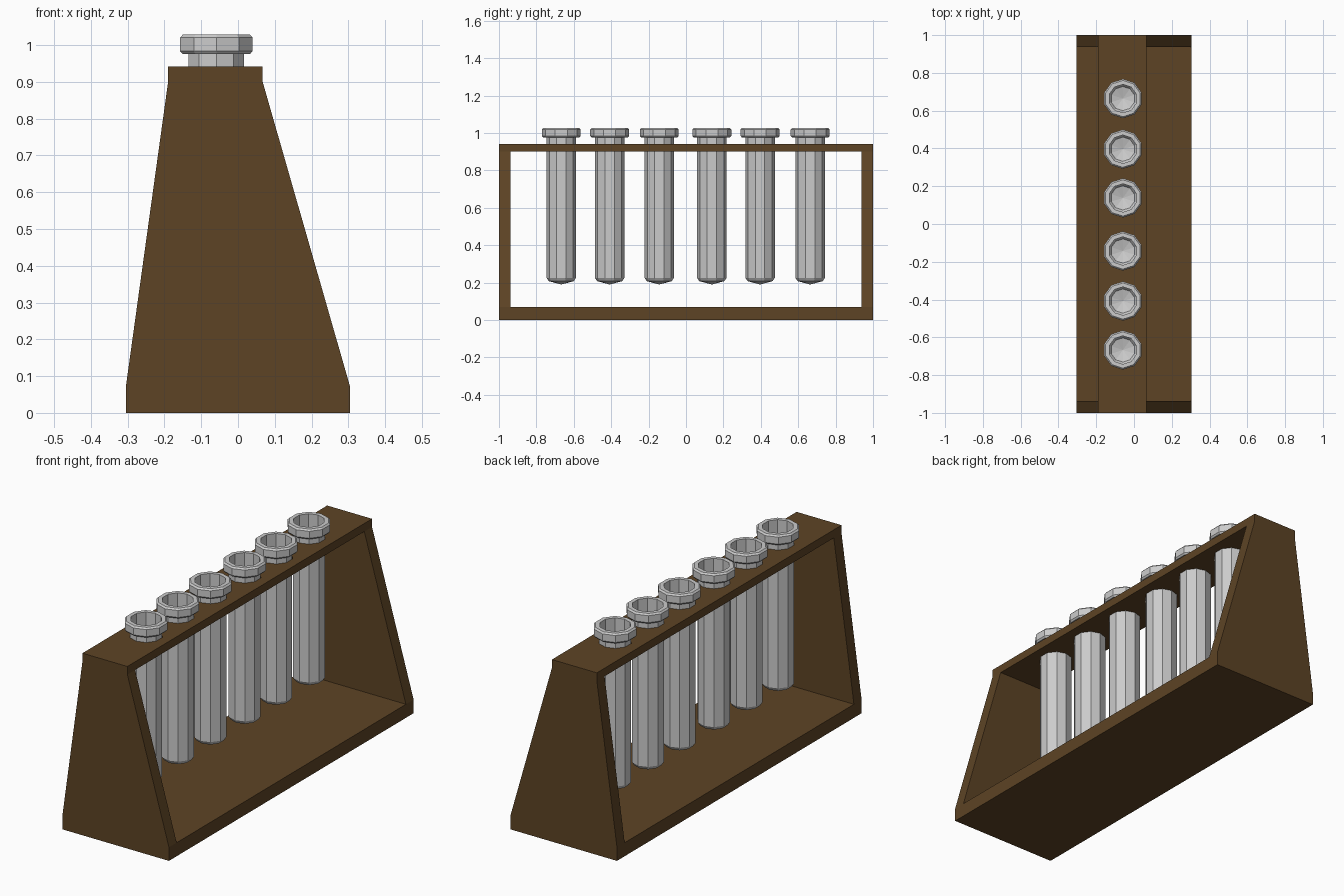
import bpy, bmesh
from math import cos, sin, pi

if "Cube" in bpy.data.objects:
    bpy.data.objects.remove(bpy.data.objects["Cube"])

TUBE_X = -0.059
TUBE_Y = [-0.667, -0.408, -0.143, 0.138, 0.396, 0.664]
SIDES = 10


def finish(name, bm):
    bmesh.ops.recalc_face_normals(bm, faces=bm.faces)
    mesh = bpy.data.meshes.new(name)
    bm.to_mesh(mesh)
    bm.free()
    obj = bpy.data.objects.new(name, mesh)
    bpy.context.collection.objects.link(obj)
    return obj


def lathe(name, profile, x, y):
    """Revolve (radius, z) points; both ends are closed with a face or a tip."""
    bm = bmesh.new()
    rings = []
    for r, z in profile:
        n = SIDES if r > 0 else 1
        rings.append([bm.verts.new((x + r * cos(pi / 2 + 2 * pi * i / SIDES),
                                    y + r * sin(pi / 2 + 2 * pi * i / SIDES), z))
                      for i in range(n)])
    for a, b in zip(rings, rings[1:]):
        for i in range(SIDES):
            j = (i + 1) % SIDES
            quad = [a[i % len(a)], a[j % len(a)], b[j % len(b)], b[i % len(b)]]
            bm.faces.new(list(dict.fromkeys(quad)))
    for ring in (rings[0], rings[-1]):
        if len(ring) > 1:
            bm.faces.new(ring)
    return finish(name, bm)


def cut(target, cutter):
    mod = target.modifiers.new("cut", 'BOOLEAN')
    mod.operation = 'DIFFERENCE'
    mod.solver = 'EXACT'
    mod.object = cutter
    cutter.hide_render = True
    cutter.hide_set(True)


# wooden rack: tapered side profile extruded along y
bm = bmesh.new()
outline = [(-0.305, 0), (0.305, 0), (0.305, 0.07), (0.067, 0.9),
           (0.067, 0.942), (-0.19, 0.942), (-0.19, 0.9), (-0.305, 0.07)]
face = bm.faces.new([bm.verts.new((x, -1, z)) for x, z in outline])
ext = bmesh.ops.extrude_face_region(bm, geom=[face])
bmesh.ops.translate(bm, vec=(0, 2, 0),
                    verts=[v for v in ext["geom"] if isinstance(v, bmesh.types.BMVert)])
rack = finish("wooden_rack", bm)
wood = bpy.data.materials.new("dark_wood")
wood.diffuse_color = (0.11, 0.057, 0.018, 1)
wood.use_nodes = True
wood.node_tree.nodes["Principled BSDF"].inputs["Base Color"].default_value = wood.diffuse_color
rack.data.materials.append(wood)

# window through the rack
bm = bmesh.new()
bmesh.ops.create_cube(bm, size=1)
bmesh.ops.scale(bm, vec=(1, 1.874, 0.83), verts=bm.verts)
bmesh.ops.translate(bm, vec=(0, 0, 0.485), verts=bm.verts)
cut(rack, finish("window_cutter", bm))

# open tubes with a chamfered lip and shallow rounded bottom, each in its own hole
tube_profile = [(0, 0.196), (0.064, 0.213), (0.075, 0.228), (0.075, 1.028),
                (0.096, 1.028), (0.104, 1.02), (0.104, 0.984), (0.097, 0.976),
                (0.079, 0.976), (0.079, 0.226), (0.067, 0.208), (0, 0.19)]
for k, y in enumerate(TUBE_Y, 1):
    cut(rack, lathe(f"hole_cutter_{k}", [(0.0795, 0.86), (0.0795, 0.96)], TUBE_X, y))
    lathe(f"test_tube_{k}", tube_profile, TUBE_X, y)
